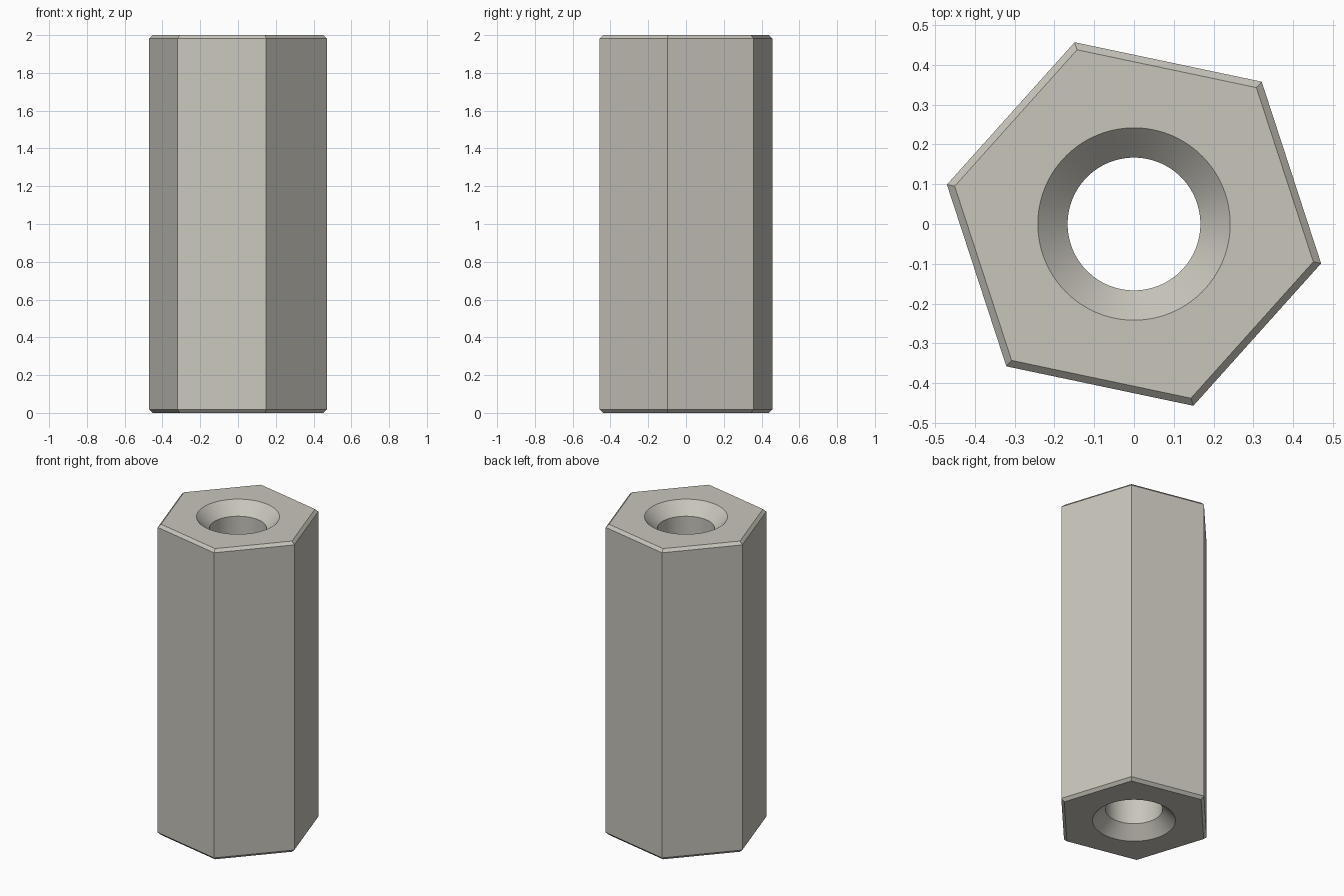
import bpy, bmesh
from math import cos, sin, pi, radians

cube = bpy.data.objects.get("Cube")
if cube:
    bpy.data.objects.remove(cube)

HEIGHT = 2.0
TURN = radians(-11.9)        # rotation of the hexagon about z
HEX_R, HEX_TOP_R = 0.481, 0.461
CHAMFER = 0.018
BORE_R, SINK_R = 0.167, 0.242
SINK = SINK_R - BORE_R       # 45 degree countersink
PER_SIDE = 16                # bore segments per hexagon side

# Warm grey metal
metal = bpy.data.materials.new("warm_grey_metal")
metal.use_nodes = True
colour = (0.58, 0.56, 0.50, 1.0)
metal.diffuse_color = colour
metal.node_tree.nodes["Principled BSDF"].inputs["Base Color"].default_value = colour

bm = bmesh.new()


def ring(radius, z, count):
    return [bm.verts.new((radius * cos(TURN + 2 * pi * i / count),
                          radius * sin(TURN + 2 * pi * i / count), z))
            for i in range(count)]


def skin(rings):
    for a, b in zip(rings, rings[1:]):
        n = len(a)
        for i in range(n):
            j = (i + 1) % n
            bm.faces.new((a[i], a[j], b[j], b[i]))


# Hexagonal outside with chamfered ends
outer = [ring(r, z, 6) for r, z in (
    (HEX_TOP_R, 0), (HEX_R, CHAMFER),
    (HEX_R, HEIGHT - CHAMFER), (HEX_TOP_R, HEIGHT))]
skin(outer)

# Through bore with a countersink at each end
inner = [ring(r, z, 6 * PER_SIDE) for r, z in (
    (SINK_R, 0), (BORE_R, SINK),
    (BORE_R, HEIGHT - SINK), (SINK_R, HEIGHT))]
skin(inner)

# Flat end faces, one sector per hexagon side
for end in (0, -1):
    hexagon, circle = outer[end], inner[end]
    for i in range(6):
        arc = [circle[(i * PER_SIDE + k) % len(circle)]
               for k in range(PER_SIDE, -1, -1)]
        bm.faces.new([hexagon[i], hexagon[(i + 1) % 6]] + arc)

bmesh.ops.recalc_face_normals(bm, faces=bm.faces)
mesh = bpy.data.meshes.new("hex_standoff")
bm.to_mesh(mesh)
bm.free()
mesh.materials.append(metal)

standoff = bpy.data.objects.new("hex_standoff", mesh)
bpy.context.collection.objects.link(standoff)
bpy.ops.object.select_all(action='DESELECT')
standoff.select_set(True)
bpy.context.view_layer.objects.active = standoff
bpy.ops.object.shade_smooth_by_angle(angle=radians(30))
